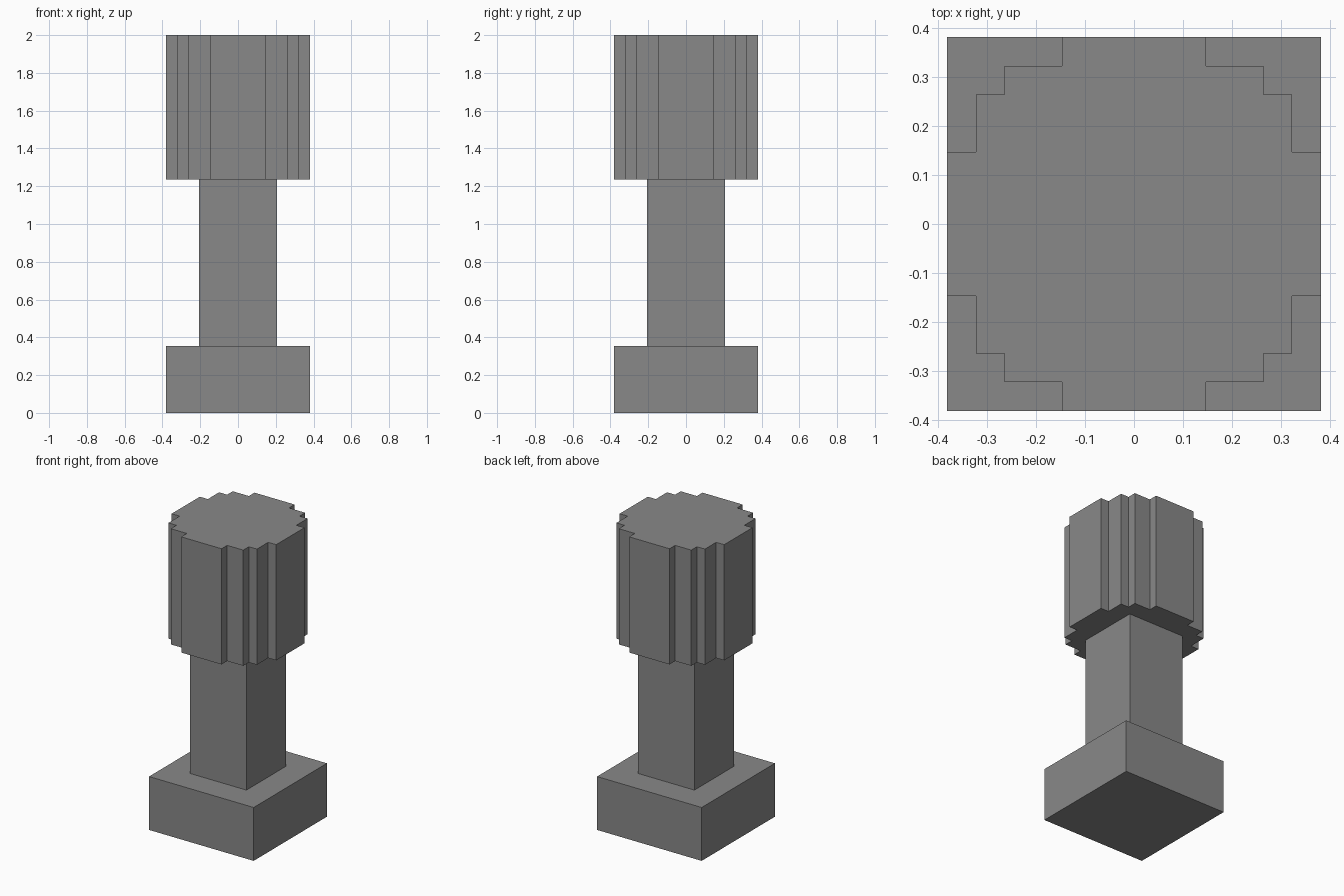
import bpy
import bmesh

cube = bpy.data.objects.get("Cube")
if cube:
    bpy.data.objects.remove(cube, do_unlink=True)

U = 1 / 17  # block size

stone = bpy.data.materials.new("grey_stone")
stone.use_nodes = True
grey = (0.25, 0.25, 0.25, 1)
stone.diffuse_color = grey
stone.node_tree.nodes["Principled BSDF"].inputs["Base Color"].default_value = grey


def prism(name, outline, bottom, top):
    """Extrude an outline, given in blocks, from bottom to top."""
    bm = bmesh.new()
    face = bm.faces.new([bm.verts.new((x * U, y * U, bottom * U)) for x, y in outline])
    new = bmesh.ops.extrude_face_region(bm, geom=[face])["geom"]
    verts = [v for v in new if isinstance(v, bmesh.types.BMVert)]
    bmesh.ops.translate(bm, verts=verts, vec=(0, 0, (top - bottom) * U))
    bmesh.ops.recalc_face_normals(bm, faces=bm.faces)
    mesh = bpy.data.meshes.new(name)
    bm.to_mesh(mesh)
    bm.free()
    mesh.materials.append(stone)
    obj = bpy.data.objects.new(name, mesh)
    bpy.context.collection.objects.link(obj)
    return obj


def four_corners(corner):
    """Repeat one corner's points by quarter turns about the centre."""
    outline = []
    for _ in range(4):
        outline += corner
        corner = [(-y, x) for x, y in corner]
    return outline


# Square foot and shaft
prism("base", four_corners([(6.5, 6.5)]), 0, 6)
prism("shaft", four_corners([(3.5, 3.5)]), 6, 21)

# Stepped round head
steps = [(6.5, 2.5), (5.5, 2.5), (5.5, 4.5), (4.5, 4.5),
         (4.5, 5.5), (2.5, 5.5), (2.5, 6.5)]
prism("head", four_corners(steps), 21, 34)
